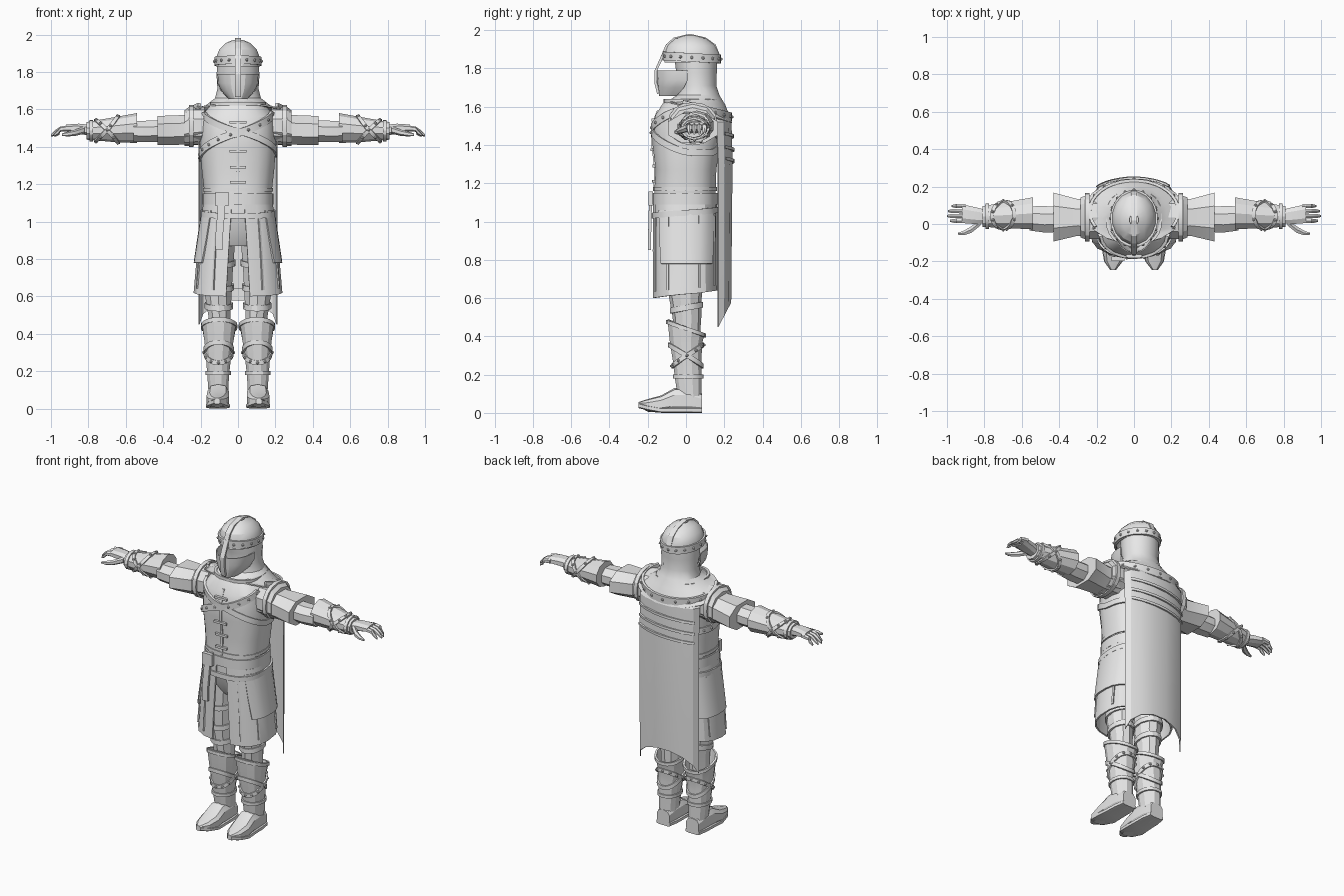
import bpy, bmesh
from math import sin, cos, radians, copysign
from mathutils import Vector, Matrix

if "Cube" in bpy.data.objects:
    bpy.data.objects.remove(bpy.data.objects["Cube"], do_unlink=True)

grey = bpy.data.materials.new("plain_grey")
grey.use_nodes = True
grey.diffuse_color = (.8, .8, .8, 1)
grey.node_tree.nodes["Principled BSDF"].inputs["Base Color"].default_value = (.8, .8, .8, 1)


def finish(name, bm, pair=False):
    """Turn a bmesh into an object, or into a mirrored left and right pair."""
    bmesh.ops.recalc_face_normals(bm, faces=bm.faces[:])
    for prefix in (("left_", "right_") if pair else ("",)):
        mesh = bpy.data.meshes.new(prefix + name)
        bm.to_mesh(mesh)
        if prefix == "right_":
            mesh.transform(Matrix.Scale(-1, 4, Vector((1, 0, 0))))
            mesh.flip_normals()
        mesh.materials.append(grey)
        mesh.shade_smooth()
        mesh.set_sharp_from_angle(angle=radians(24))
        bpy.context.collection.objects.link(bpy.data.objects.new(prefix + name, mesh))
    bm.free()


# A form is (axis, roundness, rings); a ring is (position, centre a, centre b, radius a, radius b, tilt)
def place(axis, a, b, t):
    return Vector({"X": (t, a, b), "Y": (a, t, b), "Z": (a, b, t)}[axis])


def padded(ring):
    return (*ring, 0)[:6]


def point(form, ring, degrees):
    t, ca, cb, ra, rb, tilt = padded(ring)
    c, s = cos(radians(degrees)), sin(radians(degrees))
    bend = lambda v: copysign(abs(v) ** form[1], v)
    return place(form[0], ca + ra * bend(c), cb + rb * bend(s), t + tilt * s)


def ring_at(form, t):
    rings = form[2]
    for low, high in zip(rings, rings[1:]):
        if min(low[0], high[0]) <= t <= max(low[0], high[0]):
            k = (t - low[0]) / (high[0] - low[0])
            return [u + (v - u) * k for u, v in zip(padded(low), padded(high))]
    return rings[-1]


def loft(name, form, sides=12, arc=None, spread=0, thick=0, pair=False):
    """Skin the rings of a form; an arc or a thickness leaves it as an open shell."""
    bm = bmesh.new()
    rows = []
    for i, ring in enumerate(form[2]):
        if arc:
            start, end = arc[0] + spread * i, arc[1] - spread * i
            angles = [start + (end - start) * k / sides for k in range(sides + 1)]
        else:
            angles = [360 * (k + .5) / sides for k in range(sides)]
        rows.append([bm.verts.new(point(form, ring, a)) for a in angles])
    count = len(rows[0])
    for low, high in zip(rows, rows[1:]):
        for k in range(sides):
            n = (k + 1) % count
            bm.faces.new((low[k], low[n], high[n], high[k]))
    if thick:
        bmesh.ops.recalc_face_normals(bm, faces=bm.faces[:])
        bmesh.ops.solidify(bm, geom=bm.faces[:], thickness=thick)
    elif not arc:
        bm.faces.new(rows[0])
        bm.faces.new(rows[-1])
    finish(name, bm, pair)


def ribbon(name, points, normals, width, lift=.008, closed=False, studs=0, pair=False):
    """Flat strap along points, with studs on every so many points."""
    bm = bmesh.new()
    rows, last = [], len(points) - 1
    for i, (p, n) in enumerate(zip(points, normals)):
        ahead = points[(i + 1) % len(points)] if closed else points[min(i + 1, last)]
        behind = points[i - 1] if closed else points[max(i - 1, 0)]
        across = (ahead - behind).cross(n).normalized() * width / 2
        rows.append([bm.verts.new(p + across * u + n * lift * v)
                     for u, v in ((-1, -1), (1, -1), (1, 1), (-1, 1))])
        if studs and i % studs == 0:
            bmesh.ops.create_icosphere(bm, subdivisions=1, radius=.009,
                                       matrix=Matrix.Translation(p + n * lift))
    for i in range(len(rows) if closed else last):
        low, high = rows[i], rows[(i + 1) % len(rows)]
        for k in range(4):
            n = (k + 1) % 4
            bm.faces.new((low[k], low[n], high[n], high[k]))
    if not closed:
        bm.faces.new(rows[0])
        bm.faces.new(rows[-1])
    finish(name, bm, pair)


def strap(name, form, path, width, steps=24, closed=True, **options):
    """Ribbon on a form's surface; path gives (degrees, position) for 0 to 1."""
    points, normals = [], []
    for i in range(steps):
        degrees, t = path(i / (steps if closed else steps - 1))
        ring = ring_at(form, t)
        p = point(form, ring, degrees)
        points.append(p)
        normals.append((p - place(form[0], ring[1], ring[2], p["XYZ".index(form[0])])).normalized())
    ribbon(name, points, normals, width, closed=closed, **options)


def hoop(t, swing=0):
    return lambda k: (360 * k, t + swing * sin(radians(360 * k)))


# Torso, belts and chest straps
torso = ("Z", .8, [(1.04, 0, -.005, .18, .162), (1.16, 0, -.005, .182, .162), (1.27, 0, 0, .195, .16),
                   (1.4, 0, .002, .205, .178), (1.5, 0, .015, .203, .19), (1.56, 0, .02, .2, .18),
                   (1.62, 0, .03, .15, .15), (1.66, 0, .04, .09, .08)])
loft("torso", torso, 20)
strap("belt", torso, hoop(1.12), .06)
strap("vest_hem", torso, hoop(1.17), .02, lift=.005)
strap("collar", torso, hoop(1.625), .03)


def sash(top, low, start, turn):
    # crosses the chest on the way down and the back on the way up
    def path(k):
        down = 1 - abs(1 - 2 * k)
        return start + turn * 360 * k, top + (low - top) * min(1, down * 1.15)
    return path


strap("studded_sash", torso, sash(1.57, 1.34, -25, -1), .04, 40, studs=2)
strap("plain_sash", torso, sash(1.57, 1.36, -155, 1), .034, 40)
for i, z in enumerate((1.53, 1.375, 1.29, 1.21)):
    strap(f"chest_toggle_{i}", torso, lambda k: (-98 + 16 * k, z), .014, 4, False, lift=.014)
strap("chest_seam", torso, lambda k: (-90, 1.16 + .42 * k), .014, 8, False, lift=.005)
front = Vector((0, -1, 0))
tongue = [Vector(p) for p in ((-.085, -.18, 1.15), (-.09, -.187, 1.05), (-.1, -.19, .93), (-.1, -.19, .85))]
ribbon("belt_tongue", tongue, [front] * 4, .04)
ribbon("belt_buckle", [Vector((x, -.185, 1.12)) for x in (-.12, -.05)], [front] * 2, .075, .012)

# Skirt with overlapping side plates
skirt = ("Z", .75, [(1.09, 0, -.005, .188, .168), (.85, 0, -.005, .218, .17), (.62, 0, -.005, .238, .17, .02)])
loft("skirt", skirt, 18, (-84, 264), 2, .01)
plate = ("Z", .75, [(1.06, 0, -.005, .197, .172), (.9, 0, -.005, .22, .176), (.78, 0, -.005, .238, .178)])
loft("side_plate", plate, 6, (-48, 58), 4, .01, True)
strap("hip_belt", skirt, hoop(1.045, .015), .03)
for i, a in enumerate((-62, -25, 20, 60)):
    strap(f"skirt_seam_{i}", skirt, lambda k: (a, 1.03 - .38 * k), .012, 4, False, lift=.005, pair=True)
loft("hips", ("Z", .8, [(1.06, 0, 0, .17, .15), (.95, 0, 0, .17, .13), (.87, 0, 0, .09, .09)]))

# Hood, helmet and face guard; the eye gap stays open
hood = ("Z", 1, [(1.87, 0, .05, .112, .115), (1.78, 0, .055, .117, .108), (1.71, 0, .06, .112, .1),
                 (1.66, 0, .062, .125, .115), (1.62, 0, .058, .175, .15, -.01), (1.575, 0, .07, .268, .175, -.06)])
loft("hood", hood, 16, thick=.008)
strap("hood_trim", hood, lambda k: (-30 + 240 * k, 1.59), .045, 25, False, studs=2)
helmet = ("Z", 1, [(1.83, 0, .03, .119, .146), (1.88, 0, .03, .118, .143), (1.92, 0, .028, .102, .125),
                   (1.955, 0, .025, .066, .085), (1.972, 0, .022, .025, .03)])
loft("helmet_dome", helmet, 16, thick=.006)
strap("helmet_band", helmet, hoop(1.857, -.008), .045, 32, studs=2)
mask = ("Z", .9, [(1.655, 0, -.05, .05, .09), (1.7, 0, -.01, .092, .138), (1.74, 0, .01, .11, .162),
                  (1.788, 0, .01, .113, .165)])
loft("face_guard", mask, 10, (180, 360), 0, .006)
crest = [Vector((0, y, z)) for y, z in ((-.145, 1.67), (-.157, 1.72), (-.157, 1.79), (-.125, 1.86), (-.1, 1.92),
                                        (-.06, 1.955), (.02, 1.974), (.1, 1.955), (.15, 1.92), (.174, 1.86))]
ribbon("helmet_crest", crest, [(p - Vector((0, .02, 1.8))).normalized() for p in crest], .032, .007)

# Cape
cape = ("Z", 1, [(1.6, 0, .11, .17, .08), (1.52, 0, .16, .212, .08), (1.3, 0, .17, .212, .075),
                 (.45, 0, .17, .212, .068, .13)])
loft("cape", cape, 7, (0, 180), 0, .008)
for i, z in enumerate((1.46, 1.39, 1.33)):
    strap(f"cape_fold_{i}", cape, lambda k: (30 + 125 * k, z - .03 * k), .016, 12, False, lift=.01)

# Arms
sleeve = ("X", .9, [(.17, .035, 1.5, .12, .095), (.3, .035, 1.49, .105, .085), (.43, .037, 1.487, .14, .083)])
loft("sleeve", sleeve, 8, pair=True)
pad = ("X", .9, [(.18, .035, 1.515, .12, .1), (.26, .035, 1.51, .122, .105), (.285, .035, 1.5, .112, .095)])
loft("shoulder_pad", pad, 10, pair=True)
strap("shoulder_rim", pad, hoop(.25), .025, 16, pair=True)
elbow = ("X", 1, [(.4, .025, 1.485, .074, .062), (.48, .025, 1.482, .076, .062), (.56, .03, 1.482, .07, .06)])
loft("elbow", elbow, 8, pair=True)
bracer = ("X", 1, [(.54, .057, 1.5, .09, .08), (.65, .05, 1.492, .077, .068), (.81, .04, 1.485, .058, .047)])
loft("bracer", bracer, 10, pair=True)
for i, swing in enumerate((.06, -.06)):
    strap(f"bracer_strap_{i}", bracer, hoop(.7, swing), .02, 20, studs=2 + i, pair=True)
strap("wrist_strap", bracer, hoop(.785), .02, 16, pair=True)
palm = ("X", .8, [(.79, .04, 1.487, .038, .032), (.85, .045, 1.497, .048, .028), (.92, .055, 1.5, .053, .02)])
loft("palm", palm, 8, pair=True)
for i, (y, tip) in enumerate(((.017, .985), (.043, 1), (.069, .995), (.096, .975))):
    finger = ("X", 1, [(.9, y, 1.5, .014, .016), (.95, y, 1.494, .013, .014),
                       (tip - .02, y, 1.476, .012, .012), (tip, y, 1.46, .006, .007)])
    loft(f"finger_{i}", finger, 6, pair=True)
thumb = ("X", 1, [(.82, .01, 1.49, .02, .02), (.87, -.03, 1.475, .02, .017),
                  (.91, -.048, 1.468, .014, .013), (.94, -.052, 1.465, .006, .007)])
loft("thumb", thumb, 6, pair=True)

# Legs and boots
thigh = ("Z", 1, [(.97, .09, 0, .085, .105), (.75, .105, 0, .082, .098), (.6, .105, -.003, .074, .085),
                  (.5, .1, .005, .062, .075), (.36, .1, .005, .06, .065)])
loft("thigh", thigh, 10, pair=True)
for z in (.78, .65, .55):
    strap(f"thigh_band_{z:.2f}".replace(".", ""), thigh, hoop(z, .015), .03, 16, pair=True)
boot = ("Z", .9, [(.08, .105, .02, .054, .064), (.18, .106, .012, .06, .072), (.28, .104, .006, .07, .078),
                  (.36, .102, 0, .08, .086), (.45, .101, 0, .094, .1, -.04)])
loft("boot_shaft", boot, 12, thick=.008, pair=True)
strap("boot_rim", boot, hoop(.44), .02, 20, lift=.005, pair=True)
for i, swing in enumerate((.055, -.055)):
    strap(f"boot_strap_{i}", boot, hoop(.3, swing), .024, 24, studs=0 if i else 2, pair=True)
strap("ankle_band", boot, hoop(.19), .02, 16, pair=True)
foot = ("Y", .7, [(.084, .105, .05, .046, .05), (.02, .105, .065, .057, .065), (-.06, .106, .065, .059, .065),
                  (-.13, .108, .046, .063, .045), (-.2, .11, .039, .048, .033), (-.247, .112, .045, .012, .012)])
loft("foot", foot, 10, pair=True)
sole = ("Y", .5, [(t, x, .014 + max(0, -t - .15) * .25, r + .004, .014) for t, x, _, r, _ in foot[2]])
loft("sole", sole, 8, pair=True)
